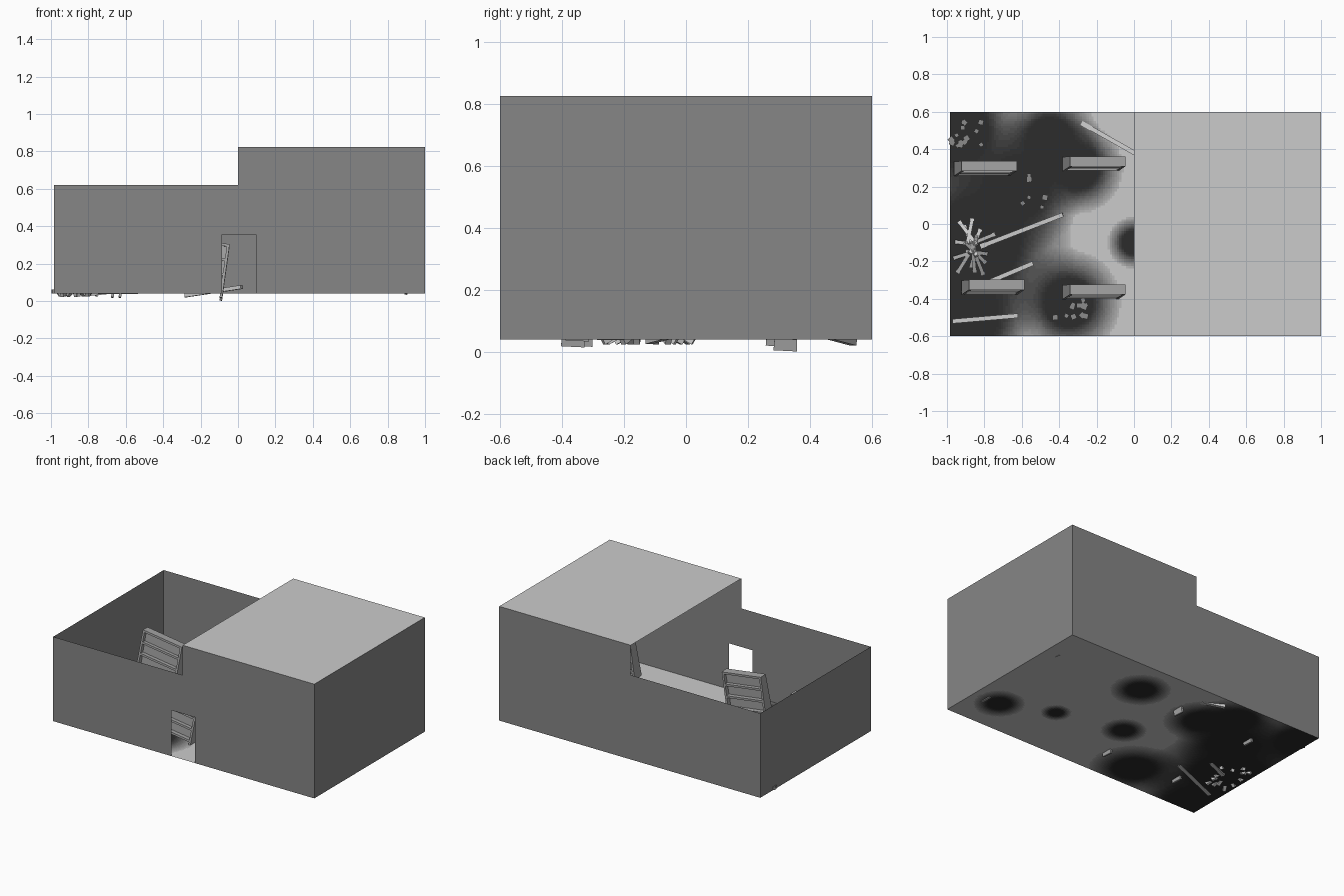
import bpy, bmesh, math, random
from mathutils import Vector, Matrix

if "Cube" in bpy.data.objects:
    bpy.data.objects.remove(bpy.data.objects["Cube"])

random.seed(4)
X0, X1, Y, F = -0.985, 1.0, 0.6, 0.04      # building limits and floor level
LOW, HIGH = 0.62, 0.825


def tone(name, g):
    m = bpy.data.materials.new(name)
    m.diffuse_color = (g, g, g, 1)
    m.use_nodes = True
    m.node_tree.nodes["Principled BSDF"].inputs["Base Color"].default_value = m.diffuse_color
    return m


WALL, ROOF = tone("wall_tone", 0.24), tone("roof_tone", 0.59)
METAL, STONE, WOOD = tone("shelf_tone", 0.38), tone("rubble_tone", 0.26), tone("plank_tone", 0.7)


def finish(name, bm, *mats):
    me = bpy.data.meshes.new(name)
    bm.to_mesh(me)
    bm.free()
    for m in mats:
        me.materials.append(m)
    ob = bpy.data.objects.new(name, me)
    bpy.context.collection.objects.link(ob)
    return ob


def sheet(name, pts, mat):
    bm = bmesh.new()
    bm.faces.new([bm.verts.new(p) for p in pts])
    return finish(name, bm, mat)


def box(bm, size, mat):
    return bmesh.ops.create_cube(bm, size=1, matrix=mat @ Matrix.Diagonal((*size, 1)))["verts"]


def beam(bm, a, b, w, h):
    a, b = Vector(a), Vector(b)
    d = b - a
    rot = d.to_track_quat('X', 'Z').to_matrix().to_4x4()
    box(bm, (d.length, w, h), Matrix.Translation((a + b) / 2) @ rot)


# Thin outer walls: stepped profile, door opening in the front
top = [(X1, F), (X1, HIGH), (0, HIGH), (0, LOW), (X0, LOW), (X0, F)]
door = [(-0.085, F), (-0.085, 0.355), (0.095, 0.355), (0.095, F)]
sheet("front_wall", [(x, -Y, z) for x, z in top + door], WALL)
sheet("back_wall", [(x, Y, z) for x, z in top], WALL)
for name, x, h in (("left_wall", X0, LOW), ("right_wall", X1, HIGH)):
    sheet(name, [(x, -Y, F), (x, Y, F), (x, Y, h), (x, -Y, h)], WALL)
sheet("roof", [(0, -Y, HIGH), (X1, -Y, HIGH), (X1, Y, HIGH), (0, Y, HIGH)], ROOF)

# Floor with dark soft stains (x, y, radius)
stains = [(-0.85, -0.1, 0.55), (-0.95, 0.5, 0.4), (-0.62, 0.2, 0.36), (-0.35, -0.42, 0.3),
          (-0.45, 0.45, 0.28), (-0.3, 0.3, 0.26), (-0.9, -0.5, 0.4), (0, -0.1, 0.15),
          (0.24, 0.35, 0.2), (0.8, -0.34, 0.17), (0.46, -0.2, 0.1)]
LEVELS = 24
bm = bmesh.new()
bmesh.ops.create_grid(bm, x_segments=160, y_segments=96, size=0.5,
                      matrix=Matrix.Translation(((X0 + X1) / 2, 0, F)) @ Matrix.Diagonal((X1 - X0, 2 * Y, 1, 1)))
for f in bm.faces:
    c = f.calc_center_median()
    dark = 1 - math.prod(1 - min(1, 1.7 * max(0, 1 - math.hypot(c.x - x, c.y - y) / r)) for x, y, r in stains)
    f.material_index = min(LEVELS - 1, int(dark * LEVELS))
finish("floor", bm, *[tone("floor_tone_%d" % i, 0.56 * (1 - i / (LEVELS - 1)) ** 1.6 + 0.025)
                      for i in range(LEVELS)])


# Leaning shelf units with tapered ends, one foot sunk into the floor
def shelf_unit(name, right, y, low):
    W, H, D, T = 0.30, 0.29, 0.076, 0.014
    base = (Matrix.Translation((right - 0.045, y, low)) @ Matrix.Rotation(math.radians(8), 4, 'Y')
            @ Matrix.Rotation(math.radians(-3), 4, 'X'))
    bm = bmesh.new()
    for x in (-T / 2, -W + T / 2):
        for v in box(bm, (T, D, H), Matrix.Translation((x, 0, H / 2))):
            v.co.y *= 1 - 0.3 * v.co.z / H
    for i in range(4):
        z = 0.045 + i * (H - 0.045 - T / 2) / 3
        box(bm, (W, D * (1 - 0.3 * z / H), T), Matrix.Translation((-W / 2, 0, z)))
    box(bm, (W, 0.012, H - 0.05), Matrix.Translation((-W / 2, 0, H / 2 + 0.02)))
    bm.transform(base)
    finish(name, bm, METAL)


for i, (x, y, z) in enumerate([(-0.58, -0.34, 0.018), (-0.04, -0.365, 0.016), (-0.04, 0.32, 0.003),
                               (-0.62, 0.295, 0.018), (0.95, -0.35, 0.035), (0.95, 0.32, 0.04)]):
    shelf_unit("shelf_unit_%d" % i, x, y, z)

# Fallen planks
planks = [((-0.28, 0.54, 0.03), (0.02, 0.37, 0.075)), ((-0.82, -0.12, 0.035), (-0.38, 0.05, 0.08)),
          ((-0.92, -0.37, 0.05), (-0.54, -0.21, 0.048)), ((-0.97, -0.52, 0.05), (-0.62, -0.49, 0.055))]
for i, (a, b) in enumerate(planks):
    bm = bmesh.new()
    beam(bm, a, b, 0.024, 0.02)
    finish("fallen_plank_%d" % i, bm, WOOD)

# Heap of sticks
bm = bmesh.new()
for i in range(13):
    t = i * math.pi * 2 / 13 + random.uniform(-0.2, 0.2)
    r = random.uniform(0.12, 0.18)
    c = Vector((-0.87 + random.uniform(-.03, .03), -0.12 + random.uniform(-.04, .04), 0.1))
    out = Vector((max(c.x + r * 0.7 * math.cos(t), -0.96), c.y + r * math.sin(t) * 0.9, 0.032))
    beam(bm, out, c + (c - out) * 0.2, 0.02, 0.02)
finish("stick_heap", bm, WOOD)

# Scattered rubble
bm = bmesh.new()
for cx, cy, sx, sy, n in ((-0.89, 0.48, 0.09, 0.07, 14), (-0.52, 0.16, 0.08, 0.1, 7),
                          (-0.36, -0.45, 0.11, 0.05, 12)):
    for _ in range(n):
        p = (cx + random.uniform(-sx, sx), cy + random.uniform(-sy, sy), F + 0.0115)
        s = random.uniform(0.02, 0.03)
        box(bm, (s, s, 0.022), Matrix.Translation(p) @ Matrix.Rotation(random.uniform(0, 3), 4, 'Z'))
finish("rubble", bm, STONE)
